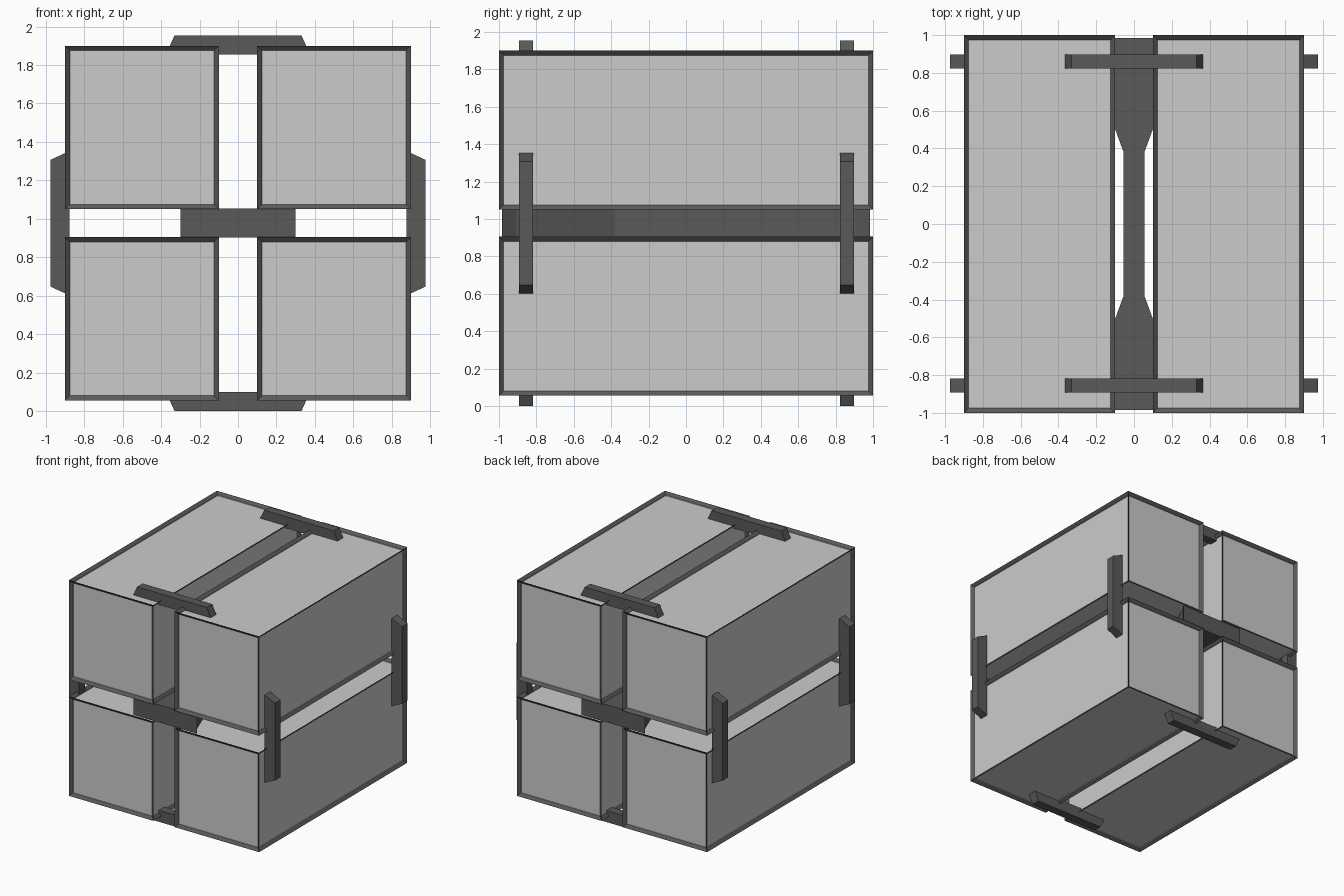
import bpy, bmesh
from mathutils import Matrix, Vector
from math import pi

if "Cube" in bpy.data.objects:
    bpy.data.objects.remove(bpy.data.objects["Cube"])


def material(name, v):
    m = bpy.data.materials.new(name)
    m.diffuse_color = (v, v, v, 1)
    m.use_nodes = True
    m.node_tree.nodes["Principled BSDF"].inputs["Base Color"].default_value = m.diffuse_color
    return m


LIGHT = material("light_panel", 0.8)
DARK = material("dark_trim", 0.1)


def finish(name, bm, mats):
    bmesh.ops.recalc_face_normals(bm, faces=bm.faces[:])
    me = bpy.data.meshes.new(name)
    bm.to_mesh(me)
    bm.free()
    for m in mats:
        me.materials.append(m)
    ob = bpy.data.objects.new(name, me)
    bpy.context.collection.objects.link(ob)
    return ob


def prism(name, pts, depth, matrix):
    """Extrude an XY outline by depth (centred on local z), then place it."""
    bm = bmesh.new()
    face = bm.faces.new([bm.verts.new((x, y, -depth / 2)) for x, y in pts])
    ext = bmesh.ops.extrude_face_region(bm, geom=[face])["geom"]
    bmesh.ops.translate(bm, vec=(0, 0, depth),
                        verts=[g for g in ext if isinstance(g, bmesh.types.BMVert)])
    bm.transform(matrix)
    return finish(name, bm, [DARK])


# Four long boxes, every face a light panel recessed behind a sloped dark rim
def box(name, centre, size):
    bm = bmesh.new()
    bmesh.ops.create_cube(bm, size=1, matrix=Matrix.Translation(centre) @ Matrix.Diagonal((*size, 1)))
    panels = bm.faces[:]
    rims = bmesh.ops.inset_individual(bm, faces=panels, thickness=0.028)["faces"]
    for f in panels:
        n = f.normal.copy()
        bmesh.ops.translate(bm, vec=n * -0.025, verts=f.verts[:])
    for f in rims:
        f.material_index = 1
    finish(name, bm, [LIGHT, DARK])


for level, z in (("lower", 0.48), ("upper", 1.475)):
    for side, x in (("left", -0.5), ("right", 0.5)):
        box(f"{level}_{side}_box", Vector((x, 0, z)), (0.8, 2, 0.85))

# Central spacer: narrow waist flaring toward both ends
quarter = [(0.055, 0.38), (0.25, 0.91), (0.3, 0.985)]
half = [(x, -y) for x, y in reversed(quarter)] + quarter
spacer = half + [(-x, y) for x, y in reversed(half)]
prism("central_spacer", spacer, 0.15, Matrix.Translation((0, 0, 0.978)))

# Clips bridging the gaps on top, bottom, left and right, near both ends
clip = [(-0.375, -0.098), (0.375, -0.098), (0.33, 0), (-0.33, 0)]
for end, y in (("front", -0.855), ("back", 0.861)):
    for k, (side, reach) in enumerate((("top", 0.977), ("right", 0.975),
                                       ("bottom", 0.977), ("left", 0.975))):
        prism(f"{end}_{side}_clip", clip, 0.075,
              Matrix.Translation((0, y, 0.977)) @ Matrix.Rotation(k * pi / 2, 4, 'Y')
              @ Matrix.Translation((0, 0, reach)) @ Matrix.Rotation(pi / 2, 4, 'X'))
